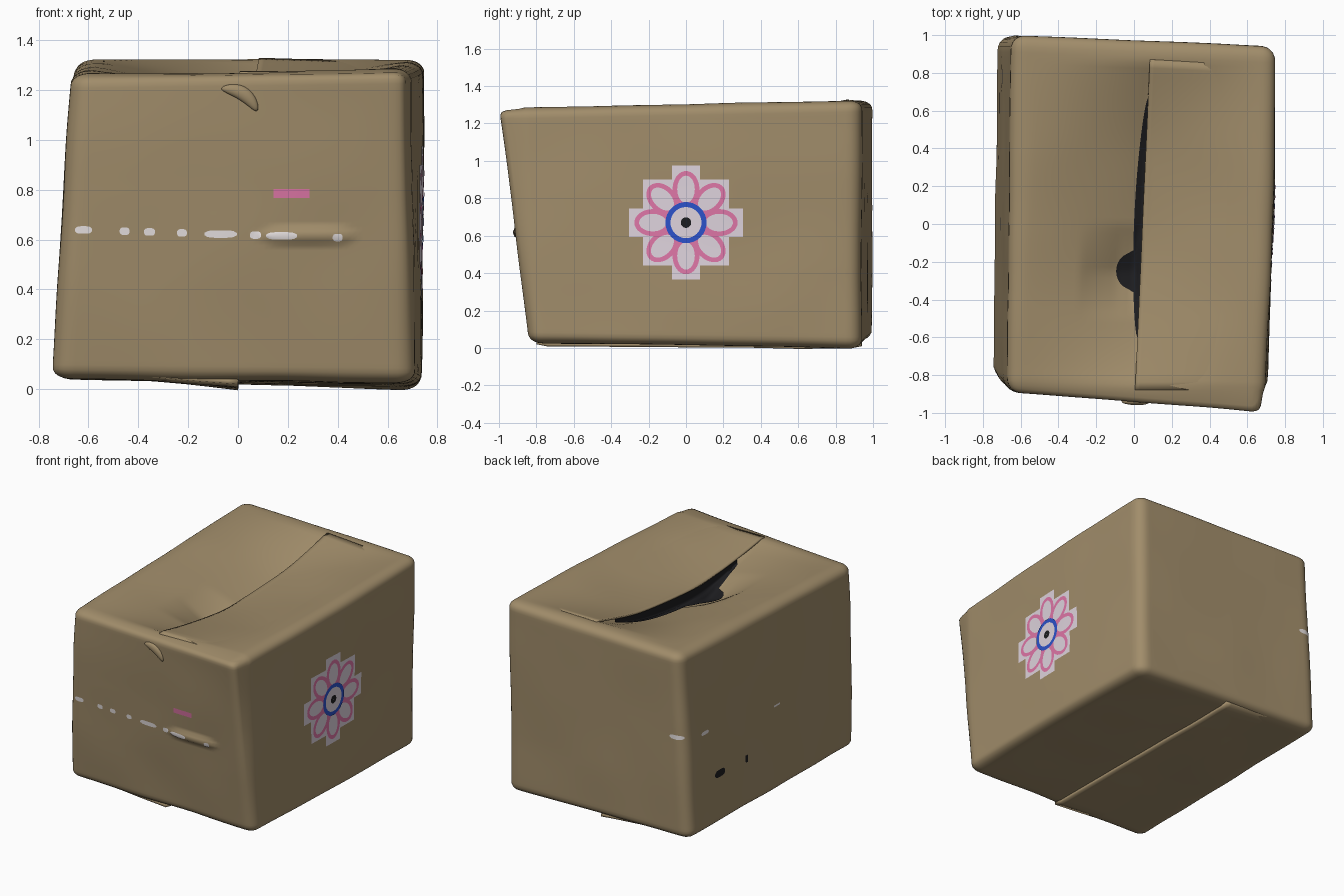
import bpy, bmesh, math
from mathutils import Vector, noise
from mathutils.bvhtree import BVHTree

cube = bpy.data.objects.get("Cube")
if cube:
    bpy.data.objects.remove(cube, do_unlink=True)


def material(name, rgb):
    m = bpy.data.materials.new(name)
    m.use_nodes = True
    m.diffuse_color = (*rgb, 1)
    m.node_tree.nodes["Principled BSDF"].inputs["Base Color"].default_value = (*rgb, 1)
    return m


CARD = material("cardboard", (0.355, 0.265, 0.145))
WHITE = material("pale_white", (0.74, 0.66, 0.73))
TAPE = material("tape_white", (0.82, 0.77, 0.77))
PINK = material("pink", (0.74, 0.185, 0.39))
BLUE = material("blue", (0.025, 0.085, 0.6))
DARK = material("dark_gap", (0.012, 0.012, 0.014))


def add_object(name, bm, mat):
    me = bpy.data.meshes.new(name)
    bm.to_mesh(me)
    me.materials.append(mat)
    me.shade_smooth()
    ob = bpy.data.objects.new(name, me)
    bpy.context.scene.collection.objects.link(ob)
    return ob


# Dented carton: a rounded box warped to eight uneven corners
HALF = Vector((0.70, 0.95, 0.64))
ROUND = Vector((0.075, 0.075, 0.05))
BOTTOM = [Vector(c) for c in ((-0.75, -0.81, 0.04), (0.71, -0.84, 0.025),
                              (-0.725, 0.995, 0.045), (0.73, 0.935, -0.005))]
TOP = [Vector(c) for c in ((-0.67, -0.89, 1.265), (0.69, -0.925, 1.285),
                           (-0.65, 1.0, 1.325), (0.75, 0.94, 1.325))]


def clamp(t):
    return max(0, min(1, t))


def seam(y):
    return 0.045 + 0.045 * y


def sag(x, y):
    tent = max(0, 1 - abs(x - seam(y)) / 0.62) ** 1.3
    return tent * max(0, 1 - (y / 0.86) ** 2)


def pit(x, y):
    """Deeper hollow in the left flap, beside the seam."""
    d = seam(y) - x
    return clamp(d / 0.03) * clamp(1.6 - d / 0.2) * max(0, 1 - abs(y + 0.25) / 0.25)


def bilinear(c, u, v):
    return c[0].lerp(c[1], u).lerp(c[2].lerp(c[3], u), v)


def warp(p):
    inner = Vector([max(r - h, min(h - r, a)) for a, h, r in zip(p, HALF, ROUND)])
    n = Vector([d / r for d, r in zip(p - inner, ROUND)]).normalized()
    p = inner + n * ROUND
    u, v, w = [(a / h + 1) / 2 for a, h in zip(p, HALF)]
    q = bilinear(BOTTOM, u, v).lerp(bilinear(TOP, u, v), w)
    q += n * 0.006 * noise.noise(q * 2.5)
    # gentle swelling of the front and right walls
    q.y -= 0.018 * (1 - v) * math.sin(math.pi * w)
    q.x += 0.015 * u * math.sin(math.pi * v)
    if n.z > 0.5:
        q.z -= 0.2 * sag(q.x, q.y) + 0.06 * pit(q.x, q.y)
    # front panel standing proud towards its upper right
    q.y -= 0.08 * u * w * w * clamp((-n.y - 0.5) * 4)
    if n.y < -0.5:  # raised tape end across the front
        d = ((q.x - 0.28) / 0.2) ** 2 + ((q.z - 0.615) / 0.035) ** 2
        q.y -= 0.022 * max(0, 1 - d) ** 0.5
    return q


N = 64
bm = bmesh.new()
for axis in range(3):
    for sign in (-1, 1):
        rows = []
        for i in range(N + 1):
            row = []
            for j in range(N + 1):
                p = Vector((0, 0, 0))
                p[axis] = sign
                p[(axis + 1) % 3] = 2 * i / N - 1
                p[(axis + 2) % 3] = 2 * j / N - 1
                row.append(bm.verts.new(warp(p * HALF)))
            rows.append(row)
        for i in range(N):
            for j in range(N):
                bm.faces.new((rows[i][j], rows[i + 1][j], rows[i + 1][j + 1], rows[i][j + 1]))
bmesh.ops.remove_doubles(bm, verts=bm.verts, dist=0.0005)
bmesh.ops.recalc_face_normals(bm, faces=bm.faces)
tree = BVHTree.FromBMesh(bm)
add_object("carton_body", bm, CARD)

RIGHT, LEFT = Vector((1, 0, 0)), Vector((-1, 0, 0))
FRONT, BACK = Vector((0, -1, 0)), Vector((0, 1, 0))
UP, DOWN = Vector((0, 0, 1)), Vector((0, 0, -1))


def project(d, a, b, lift):
    if d.x:
        p = Vector((0, a, b))
    elif d.y:
        p = Vector((a, 0, b))
    else:
        p = Vector((a, b, 0))
    hit = tree.ray_cast(p + d * 3, -d)[0]
    return (hit if hit else p + d * 0.6) + d * lift


def sheet(name, mat, d, fn, nu, nv, lift=0.004, thick=0):
    """Grid laid on the carton; fn maps (u, v) to the two in-plane coordinates."""
    bm = bmesh.new()
    g = []
    for i in range(nu + 1):
        row = []
        for j in range(nv + 1):
            u, v = i / nu, j / nv
            h = lift(u, v) if callable(lift) else lift
            row.append(bm.verts.new(project(d, *fn(u, v), h)))
        g.append(row)
    for i in range(nu):
        for j in range(nv):
            f = bm.faces.new((g[i][j], g[i + 1][j], g[i + 1][j + 1], g[i][j + 1]))
            f.normal_update()
            if f.normal.dot(d) < 0:
                f.normal_flip()
    ob = add_object(name, bm, mat)
    if thick:
        mod = ob.modifiers.new("thickness", "SOLIDIFY")
        mod.thickness = thick
        mod.offset = -1


def patch(name, mat, d, a, b, wide, high, lift=0.004, rounded=False):
    def fn(u, v):
        taper = (1 - 0.9 * (2 * u - 1) ** 4) ** 0.5 if rounded else 1
        return a + (u - 0.5) * wide, b + (v - 0.5) * high * taper
    nu, nv = [max(2, int(s / 0.03)) for s in (wide, high)]
    sheet(name, mat, d, fn, 10 if rounded else nu, nv, lift)


def ring(name, mat, r, angle, outer, inner, lift):
    """Elliptical band on the flower side, with its centre r from the flower's."""
    c, s = math.cos(angle), math.sin(angle)

    def fn(u, v):
        t = u * math.tau
        x = r + math.cos(t) * (inner[0] + (outer[0] - inner[0]) * v)
        y = math.sin(t) * (inner[1] + (outer[1] - inner[1]) * v)
        return x * c - y * s, 0.67 + x * s + y * c
    sheet(name, mat, RIGHT, fn, 32, 1, lift)


# Top flap, held above the sagging one, and the dark gap below its edge
def flap(u, v):
    y = -0.88 + (1.75 - 0.03 * u) * v
    x = seam(y)
    return x + (0.6 + 0.04 * v - x) * u, y


def flap_lift(u, v):
    return 0.007 - 0.014 * u + 0.085 * sag(*flap(u, v)) * (1 - u)


def gap(u, v):
    y = -0.6 + 1.27 * v
    w = 0.045 * math.sin(math.pi * clamp(v)) ** 0.6
    w += 0.09 * max(0, 1 - ((y + 0.25) / 0.1) ** 2) ** 0.5
    return seam(y) + 0.008 - (w + 0.008) * (1 - min(1, u / 0.75)), y


def gap_lift(u, v):
    rise = 0.085 * sag(*gap(u, v)) - 0.01
    return 0.006 + max(0, u - 0.75) * 4 * max(0, rise)


sheet("top_flap", CARD, UP, flap, 24, 40, flap_lift, 0.012)
sheet("top_gap", DARK, UP, gap, 16, 80, gap_lift)

# Overlapping bottom flap
sheet("bottom_flap", CARD, DOWN,
      lambda u, v: (-0.64 + 0.64 * u, -0.80 + 1.74 * v), 16, 30,
      lambda u, v: -0.006 + 0.03 * u * u, 0.02)

# Flower sticker: stepped backing, petals, ring and centre
patch("flower_back_middle", WHITE, RIGHT, 0, 0.67, 0.46, 0.46, 0.003)
for s in (-1, 1):
    patch("flower_back_side", WHITE, RIGHT, s * 0.2675, 0.67, 0.075, 0.152, 0.003)
    patch("flower_back_end", WHITE, RIGHT, 0, 0.67 + s * 0.2675, 0.152, 0.075, 0.003)
for k in range(8):
    ring("flower_petal", PINK, 0.178, k * math.tau / 8, (0.098, 0.072), (0.073, 0.047), 0.006)
ring("flower_disc", WHITE, 0, 0, (0.09, 0.09), (0.001, 0.001), 0.0075)
ring("flower_ring", BLUE, 0, 0, (0.11, 0.11), (0.083, 0.083), 0.009)
ring("flower_centre", DARK, 0, 0, (0.028, 0.028), (0.001, 0.001), 0.009)

# Torn tape marks and label on the front
for x, wide in ((-0.62, 0.07), (-0.455, 0.04), (-0.355, 0.045), (-0.225, 0.04),
                (-0.07, 0.13), (0.07, 0.045), (0.175, 0.125), (0.40, 0.04)):
    patch("tape_mark", TAPE, FRONT, x, 0.62 - 0.03 * x, wide, 0.03, 0.005, True)
patch("front_label", PINK, FRONT, 0.215, 0.785, 0.145, 0.035)

# Marks on the back and left side
patch("back_tape_mark", TAPE, BACK, -0.62, 0.75, 0.10, 0.03, 0.004, True)
patch("left_tape_mark", TAPE, LEFT, 0.78, 0.72, 0.08, 0.025, 0.004, True)
patch("left_tape_speck", TAPE, LEFT, 0.0, 0.62, 0.07, 0.012)
patch("left_hole", DARK, LEFT, 0.64, 0.39, 0.11, 0.05, 0.004, True)
patch("left_small_hole", DARK, LEFT, 0.35, 0.38, 0.025, 0.05)

# Peeling paper tongue near the top of the front
bm = bmesh.new()
bmesh.ops.create_uvsphere(bm, u_segments=24, v_segments=12, radius=1)
for v in bm.verts:
    v.co = Vector((v.co.x * 0.085, v.co.y * 0.018, v.co.z * 0.028 - 0.025 * v.co.x ** 2))
tongue = add_object("paper_tongue", bm, CARD)
tongue.location = project(FRONT, 0.02, 1.185, 0)
tongue.rotation_euler.y = math.radians(32)
